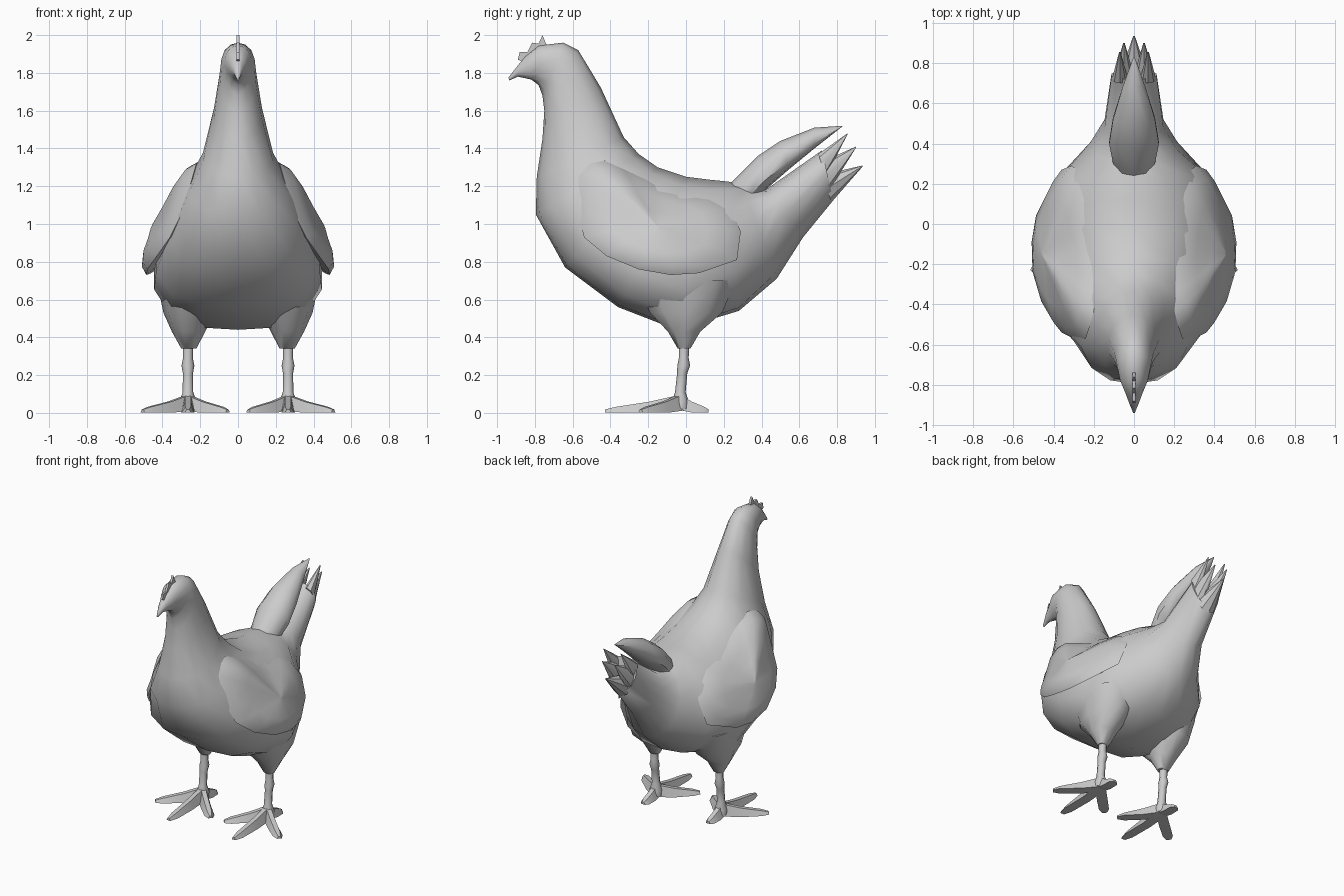
import bpy, bmesh, math
from mathutils import Vector

if "Cube" in bpy.data.objects:
    bpy.data.objects.remove(bpy.data.objects["Cube"])


def skin(name, rings, mirror=False, angle=40, caps=True):
    """Bridge equal-length rings of points into one closed object."""
    bm = bmesh.new()
    rows = [[bm.verts.new(p) for p in r] for r in rings]
    n = len(rows[0])
    for a, b in zip(rows, rows[1:]):
        for i in range(n):
            j = (i + 1) % n
            bm.faces.new((a[i], a[j], b[j], b[i]))
    if caps:
        bm.faces.new(rows[0])
        bm.faces.new(rows[-1][::-1])
    bmesh.ops.remove_doubles(bm, verts=bm.verts, dist=0.0005)
    bmesh.ops.recalc_face_normals(bm, faces=bm.faces)
    me = bpy.data.meshes.new(name)
    bm.to_mesh(me)
    bm.free()
    ob = bpy.data.objects.new(name, me)
    bpy.context.collection.objects.link(ob)
    if mirror:
        ob.modifiers.new("mirror", 'MIRROR')
    bpy.ops.object.select_all(action='DESELECT')
    ob.select_set(True)
    bpy.context.view_layer.objects.active = ob
    bpy.ops.object.shade_smooth_by_angle(angle=math.radians(angle))
    return ob


def section(top_y, top_z, bot_y, bot_z, w, p=0.5, x=0, n=14):
    """Oval between a top and a bottom point; p is the height of the widest place."""
    pts = []
    for i in range(n):
        a = 2 * math.pi * i / n
        v = ((1 - math.cos(a)) / 2) ** (math.log(p) / math.log(0.5))
        pts.append((x + w * math.sin(a), bot_y + (top_y - bot_y) * v, bot_z + (top_z - bot_z) * v))
    return pts


def oval(x, y, z, rx, ry, n=10):
    return [(x + rx * math.cos(2 * math.pi * i / n), y + ry * math.sin(2 * math.pi * i / n), z)
            for i in range(n)]


# Body from beak to tail root
body = [(-.94, 1.775, -.935, 1.76, .005, .5), (-.89, 1.84, -.89, 1.78, .025, .5),
        (-.85, 1.89, -.82, 1.765, .045, .5), (-.78, 1.945, -.78, 1.735, .07, .6),
        (-.65, 1.96, -.76, 1.68, .09, .6), (-.57, 1.92, -.75, 1.6, .10, .5),
        (-.45, 1.72, -.76, 1.45, .13, .5), (-.33, 1.46, -.79, 1.25, .19, .5),
        (-.25, 1.37, -.795, 1.05, .27, .45), (-.15, 1.30, -.64, .77, .38, .4),
        (0, 1.25, -.36, .56, .445, .38), (.12, 1.235, -.05, .44, .455, .38),
        (.22, 1.225, .28, .54, .36, .42), (.30, 1.21, .48, .71, .22, .5),
        (.42, 1.18, .62, .93, .15, .6), (.72, 1.39, .78, 1.126, .115, .65)]
skin("body", [section(*r) for r in body], angle=60)

# Upper tail feather
upper = [(.22, 1.2, .32, 1.08, .09), (.26, 1.24, .36, 1.12, .11), (.38, 1.36, .42, 1.18, .13),
         (.5, 1.44, .54, 1.285, .11), (.68, 1.51, .68, 1.40, .06), (.83, 1.52, .82, 1.51, .005)]
skin("upper_tail", [section(*r, p=.4, n=10) for r in upper], angle=50)

# Pointed lower tail feathers
for name, x, base, tip in (("tail_tip_outer", .07, (.70, 1.37, .74, 1.25, .04), (.855, 1.48)),
                           ("tail_tip_middle", .05, (.72, 1.33, .76, 1.18, .05), (.90, 1.41)),
                           ("tail_tip_lower", 0, (.72, 1.26, .77, 1.115, .07), (.935, 1.31))):
    y, z = tip
    skin(name, [section(*base, x=x, n=8), section(y, z, y, z - .006, .004, x=x, n=8)],
         mirror=x > 0)

# Comb: thin jagged plate
comb = [(-.84, 1.85), (-.89, 1.87), (-.88, 1.91), (-.84, 1.91), (-.815, 1.96), (-.78, 1.955),
        (-.76, 2.0), (-.735, 1.94), (-.78, 1.90)]
skin("comb", [[(s * .008, y, z) for y, z in comb] for s in (-1, 1)], angle=20)

# Wings: domed shells following the flanks
edge = [(.24, -.57, 1.25), (.22, -.51, 1.32), (.20, -.43, 1.335), (.17, -.35, 1.31),
        (.16, -.15, 1.22), (.18, 0, 1.165), (.20, .15, 1.135), (.24, .24, 1.08),
        (.31, .29, .96), (.36, .27, .81), (.46, .07, .74), (.485, -.08, .73),
        (.48, -.25, .76), (.43, -.42, .83), (.36, -.54, .93), (.30, -.57, 1.05)]
edge = [Vector(p) for p in edge]
crown = Vector((.44, -.15, .98))
under = Vector((.33, -.15, .98))


def wing_ring(centre, t, puff):
    return [p.lerp(centre, t) + Vector((puff, 0, puff * .4)) for p in edge]


skin("wing", [wing_ring(under, .97, 0), wing_ring(under, .3, -.03), edge, wing_ring(crown, .13, .03),
              wing_ring(crown, .4, .035), wing_ring(crown, .7, .025), wing_ring(crown, .97, .02)],
     mirror=True, angle=50)

# Thighs tapering into the shanks
skin("thigh", [oval(.26, -.01, .34, .04, .035), oval(.262, -.01, .43, .088, .09),
               oval(.26, 0, .53, .135, .2), oval(.24, 0, .70, .19, .28)], mirror=True, angle=60)

# Shanks with a knee swelling
skin("shank", [oval(.265, y, z, r, r, 8) for y, z, r in
               ((-.01, .37, .028), (-.012, .29, .026), (-.012, .25, .034), (-.02, .21, .027),
                (-.03, .11, .028), (-.03, .06, .045), (-.03, .02, .045))], mirror=True, angle=60)

# Toes: three forward, one back
hub = Vector((.265, -.03, 0))
for name, tx, ty in (("outer_toe", .505, -.24), ("middle_toe", .265, -.43),
                     ("inner_toe", .055, -.24), ("back_toe", .265, .12)):
    tip = Vector((tx, ty, 0))
    d = (tip - hub).normalized()
    side = Vector((-d.y, d.x, 0))
    rings = []
    for t, w, h in ((-.05, .035, .10), (.4, .036, .06), (.85, .034, .032), (1, .016, .018)):
        c = hub.lerp(tip, t)
        up = Vector((0, 0, h))
        low = Vector((0, 0, .002 + max(0, .03 * (.4 - t))))
        rings.append([c - side * w + low, c + side * w + low,
                      c + side * w * .45 + up, c - side * w * .45 + up])
    skin(name, rings, mirror=True, angle=40)
